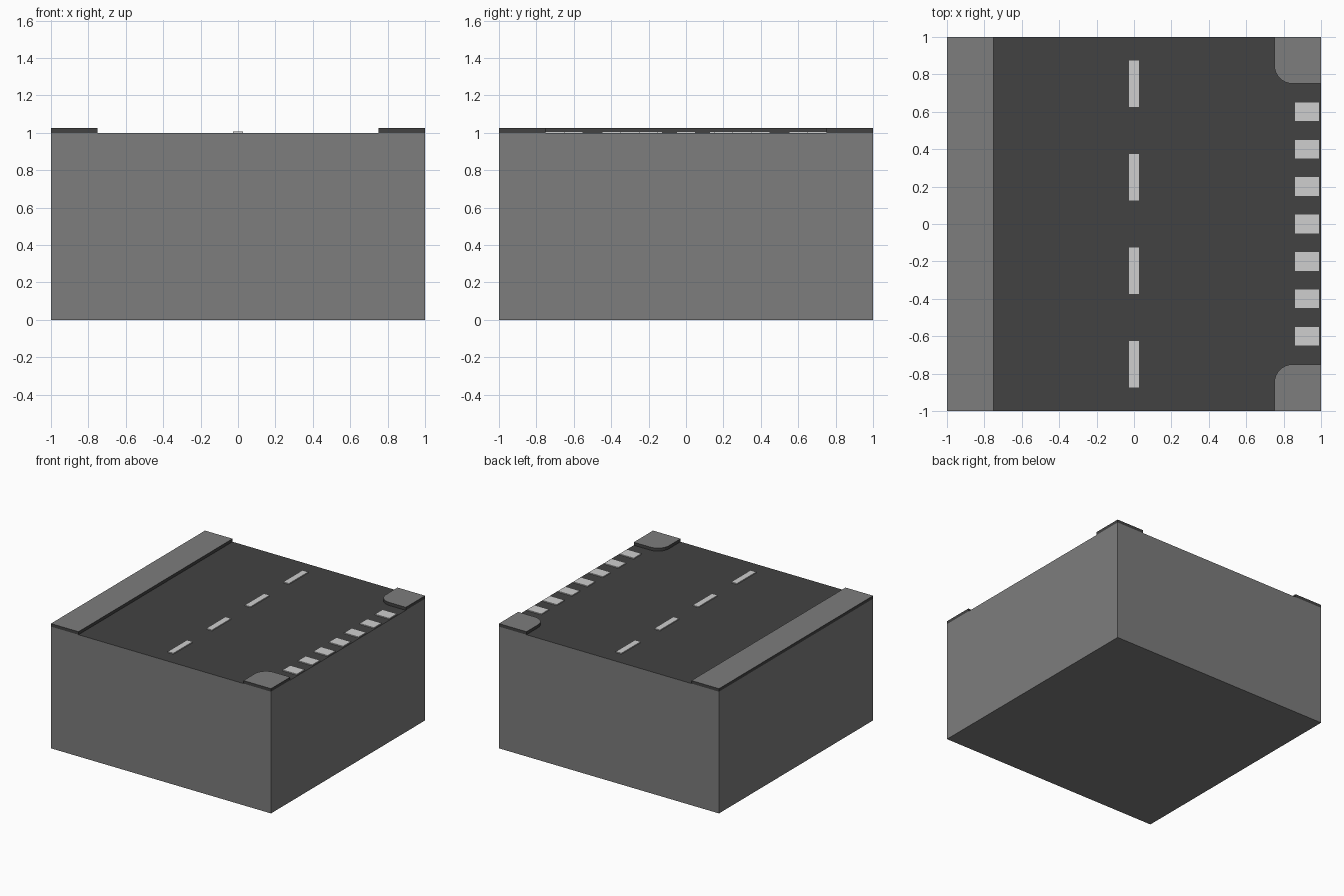
import bpy, bmesh, math

if "Cube" in bpy.data.objects:
    bpy.data.objects.remove(bpy.data.objects["Cube"])

def material(name, r, g, b):
    m = bpy.data.materials.new(name)
    m.diffuse_color = (r, g, b, 1)
    m.use_nodes = True
    m.node_tree.nodes["Principled BSDF"].inputs["Base Color"].default_value = m.diffuse_color
    return m

CONCRETE = material("concrete grey", 0.205, 0.205, 0.205)
ASPHALT = material("asphalt dark grey", 0.055, 0.055, 0.055)
PAINT = material("road paint", 0.62, 0.62, 0.62)

def slab(name, outline, z0, z1, side, top):
    """Extrude a counter-clockwise outline; the top face gets its own colour."""
    bm = bmesh.new()
    low = [bm.verts.new((x, y, z0)) for x, y in outline]
    high = [bm.verts.new((x, y, z1)) for x, y in outline]
    bm.faces.new(low[::-1])
    bm.faces.new(high).material_index = 1
    n = len(outline)
    for i in range(n):
        j = (i + 1) % n
        bm.faces.new((low[i], low[j], high[j], high[i]))
    bmesh.ops.recalc_face_normals(bm, faces=bm.faces)
    mesh = bpy.data.meshes.new(name)
    bm.to_mesh(mesh)
    bm.free()
    mesh.materials.append(side)
    mesh.materials.append(top)
    ob = bpy.data.objects.new(name, mesh)
    bpy.context.collection.objects.link(ob)
    return ob

def rect(x0, x1, y0, y1):
    return [(x0, y0), (x1, y0), (x1, y1), (x0, y1)]

ROAD, KERB, MARK = 1.0, 1.025, 1.008

# Ground block with asphalt on top
slab("road_block", rect(-1, 1, -1, 1), 0, ROAD, CONCRETE, ASPHALT)

# Straight pavement along the left edge
slab("left_pavement", rect(-1, -0.75, -1, 1), ROAD, KERB, ASPHALT, CONCRETE)

# Rounded pavement corners on the right, mirrored front to back
R = 0.1
arc = [(0.85 + R * math.cos(a), 0.85 + R * math.sin(a))
       for a in (math.pi * (1 + i / 16) for i in range(9))]
back = arc + [(1, 0.75), (1, 1), (0.75, 1)]
front = [(x, -y) for x, y in reversed(back)]
slab("back_corner_pavement", back, ROAD, KERB, ASPHALT, CONCRETE)
slab("front_corner_pavement", front, ROAD, KERB, ASPHALT, CONCRETE)

# Dashed centre line
for i in range(4):
    y = -0.75 + 0.5 * i
    slab(f"centre_dash_{i + 1}", rect(-0.026, 0.026, y - 0.125, y + 0.125),
         ROAD, MARK, PAINT, PAINT)

# Pedestrian crossing bars on the right
for i in range(7):
    y = -0.6 + 0.2 * i
    slab(f"crossing_bar_{i + 1}", rect(0.86, 0.99, y - 0.05, y + 0.05),
         ROAD, MARK, PAINT, PAINT)
